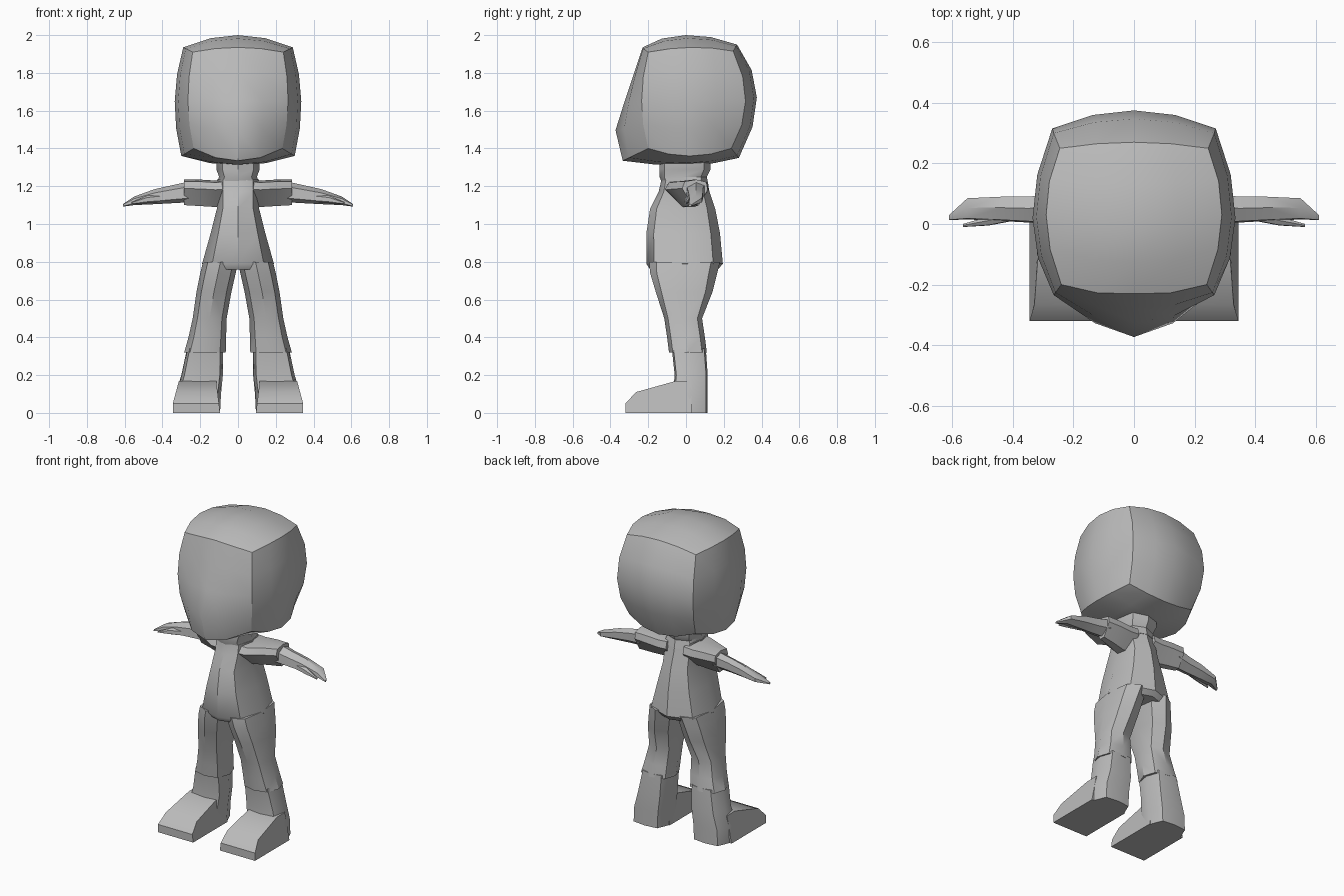
import bpy, bmesh, math
from mathutils import Vector

if "Cube" in bpy.data.objects:
    bpy.data.objects.remove(bpy.data.objects["Cube"])

clay = bpy.data.materials.new("clay grey")
clay.use_nodes = True
clay.diffuse_color = (0.5, 0.5, 0.5, 1)
clay.node_tree.nodes["Principled BSDF"].inputs["Base Color"].default_value = (0.5, 0.5, 0.5, 1)

# Unit cross-sections, counter-clockwise
OCTAGON = [(0, -1), (.72, -.8), (1, 0), (.78, .75), (0, 1), (-.78, .75), (-1, 0), (-.72, -.8)]
BOOT = [(0, -1), (.85, -.9), (1, 0), (.7, .9), (0, 1), (-.7, .9), (-1, 0), (-.85, -.9)]
SLEEVE = [(-1, .3), (-.2, -1), (.3, -1), (1, .2), (.9, .8), (.1, 1), (-.8, .85)]
PALM = [(-1, -.6), (0, -1), (1, -.3), (1, .7), (.1, 1), (-.9, .5)]


def finish(name, bm, angle=35):
    bmesh.ops.recalc_face_normals(bm, faces=bm.faces[:])
    mesh = bpy.data.meshes.new(name)
    bm.to_mesh(mesh)
    bm.free()
    mesh.materials.append(clay)
    obj = bpy.data.objects.new(name, mesh)
    bpy.context.collection.objects.link(obj)
    bpy.ops.object.select_all(action='DESELECT')
    obj.select_set(True)
    bpy.context.view_layer.objects.active = obj
    bpy.ops.object.shade_smooth_by_angle(angle=math.radians(angle))
    return obj


def loft(name, section, rings, along="z", side=1, angle=35):
    """Each ring: position on the axis, then low and high bounds of the section."""
    bm = bmesh.new()
    loops = []
    for t, a0, a1, b0, b1 in rings:
        loop = []
        for u, v in section:
            a = (a0 + a1) / 2 + u * (a1 - a0) / 2
            b = (b0 + b1) / 2 + v * (b1 - b0) / 2
            p = (a, b, t) if along == "z" else (t, a, b)
            loop.append(bm.verts.new((side * p[0], p[1], p[2])))
        loops.append(loop)
    n = len(section)
    for low, high in zip(loops, loops[1:]):
        for i in range(n):
            j = (i + 1) % n
            bm.faces.new((low[i], low[j], high[j], high[i]))
    bm.faces.new(loops[0][::-1])
    bm.faces.new(loops[-1])
    return finish(name, bm, angle)


# Head: a cube whose faces bulge through a 3 x 3 x 3 control cage
CAGE = {  # (y step, z step): centre (y, z), side (x, y, z)
    (-1, 1): ((-.25, 1.935), (.24, -.20, 1.91)),
    (-1, 0): ((-.325, 1.65), (.265, -.235, 1.65)),
    (-1, -1): ((-.335, 1.335), (.235, -.20, 1.40)),
    (0, 1): ((0, 2.0), (.29, .03, 1.935)),
    (0, 0): ((0, 1.65), (.335, .02, 1.65)),
    (0, -1): ((0, 1.31), (.30, .02, 1.36)),
    (1, 1): ((.27, 1.95), (.245, .25, 1.915)),
    (1, 0): ((.375, 1.67), (.27, .315, 1.65)),
    (1, -1): ((.28, 1.35), (.235, .24, 1.40)),
}


def weight(step, t):
    return 1 - t * t if step == 0 else t * (t + step) / 2


def head_point(u, v, w):
    p = Vector()
    for (j, k), (mid, side) in CAGE.items():
        f = weight(j, v) * weight(k, w)
        p += f * weight(0, u) * Vector((0, *mid))
        for i in (-1, 1):
            p += f * weight(i, u) * Vector((i * side[0], side[1], side[2]))
    if v < -.99:  # flat brow above a creased lower face
        p.y += (.02 if w > .4 else -.035 if -.9 < w < -.4 else 0) * (1 - abs(u))
    return p


bm = bmesh.new()
bmesh.ops.create_cube(bm, size=2)
rims = bm.edges[:]
for e in rims:
    e.smooth = False
bmesh.ops.subdivide_edges(bm, edges=rims, cuts=3, use_grid_fill=True)
for vert in bm.verts:
    vert.co = head_point(*vert.co)
finish("head", bm, 32)

# Trunk and neck
loft("torso", OCTAGON, [
    (.76, -.17, .17, -.19, .17), (.79, -.19, .19, -.21, .195), (.95, -.145, .145, -.21, .18),
    (1.08, -.112, .112, -.19, .155), (1.17, -.11, .11, -.145, .125), (1.235, -.11, .11, -.13, .11)])
loft("neck", OCTAGON, [
    (1.2, -.12, .12, -.12, .12), (1.25, -.10, .10, -.14, .11),
    (1.29, -.115, .115, -.14, .13), (1.34, -.115, .115, -.14, .13)])

for side, label in ((1, "left"), (-1, "right")):
    # Trouser leg
    loft(label + "_trouser_leg", OCTAGON, [
        (.32, .065, .285, -.09, .11), (.40, .063, .262, -.10, .10), (.50, .06, .24, -.115, .085),
        (.64, .035, .22, -.16, .14), (.74, .012, .20, -.19, .165), (.80, 0, .185, -.195, .18)],
        side=side)
    # Boot shaft and heel
    loft(label + "_boot", BOOT, [
        (0, .095, .335, -.08, .115), (.10, .09, .33, -.07, .115),
        (.20, .08, .30, -.06, .115), (.34, .08, .27, -.075, .105)], side=side)
    # Toe box: wedge along y
    bm = bmesh.new()
    profile = [(.03, 0), (-.32, 0), (-.32, .05), (-.265, .11), (-.05, .17), (.03, .17)]
    rows = []
    for inner in (True, False):
        row = []
        for y, z in profile:
            x = (.095 + z * .12) if inner else (.345 - max(0, z - .05) * .27)
            row.append(bm.verts.new((side * x, y, z)))
        rows.append(row)
        bm.faces.new(row)
    for i in range(len(profile)):
        j = (i + 1) % len(profile)
        bm.faces.new((rows[0][i], rows[0][j], rows[1][j], rows[1][i]))
    finish(label + "_toe", bm)

    # Sleeve, hand and thumb
    loft(label + "_sleeve", SLEEVE, [
        (.06, -.115, .12, 1.09, 1.235), (.12, -.105, .12, 1.09, 1.23),
        (.20, -.06, .12, 1.095, 1.235), (.285, -.02, .115, 1.10, 1.235)], "x", side)
    loft(label + "_hand", PALM, [
        (.26, 0, .10, 1.115, 1.225), (.35, .005, .09, 1.11, 1.205), (.44, .01, .09, 1.105, 1.185),
        (.55, .015, .085, 1.10, 1.145), (.61, .013, .03, 1.092, 1.105)], "x", side)
    loft(label + "_thumb", PALM, [
        (.40, .01, .05, 1.115, 1.16), (.48, -.005, .025, 1.11, 1.15),
        (.565, -.01, 0, 1.105, 1.115)], "x", side)
